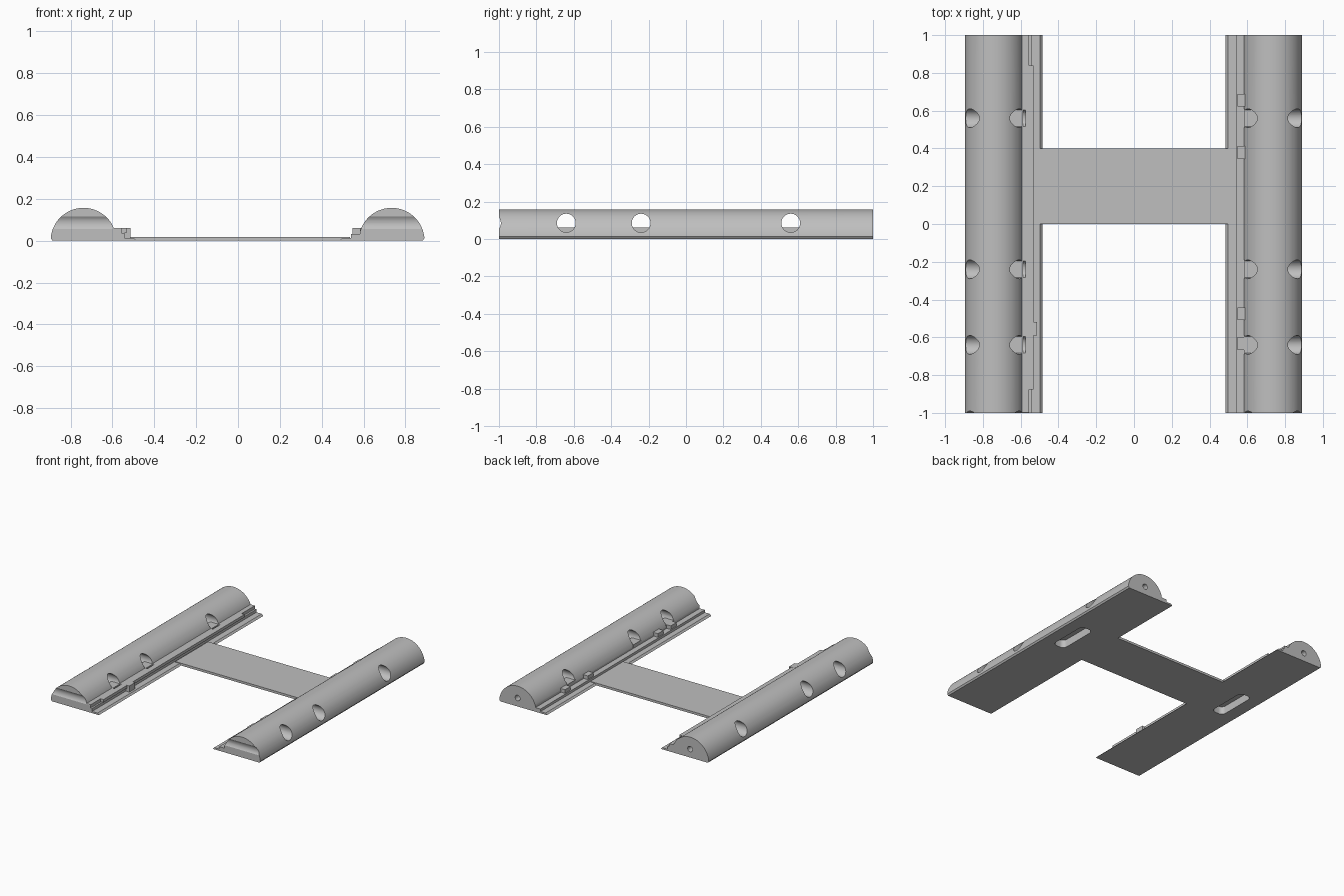
import bpy, bmesh, math
from mathutils import Matrix

if "Cube" in bpy.data.objects:
    bpy.data.objects.remove(bpy.data.objects["Cube"])

grey = bpy.data.materials.new("light_grey")
grey.diffuse_color = (0.52, 0.52, 0.52, 1)
grey.use_nodes = True
grey.node_tree.nodes["Principled BSDF"].inputs["Base Color"].default_value = grey.diffuse_color


def finish(name, bm):
    bmesh.ops.recalc_face_normals(bm, faces=bm.faces)
    me = bpy.data.meshes.new(name)
    bm.to_mesh(me)
    bm.free()
    me.materials.append(grey)
    ob = bpy.data.objects.new(name, me)
    bpy.context.collection.objects.link(ob)
    return ob


def extrude_y(name, profile, y0, y1):
    """Extrude an (x, z) outline along y."""
    bm = bmesh.new()
    f = bm.faces.new([bm.verts.new((x, y0, z)) for x, z in profile])
    r = bmesh.ops.extrude_face_region(bm, geom=[f])
    bmesh.ops.translate(bm, vec=(0, y1 - y0, 0),
                        verts=[v for v in r["geom"] if isinstance(v, bmesh.types.BMVert)])
    return finish(name, bm)


def box(name, x0, x1, y0, y1, z0, z1):
    return extrude_y(name, [(x0, z0), (x1, z0), (x1, z1), (x0, z1)], y0, y1)


def cylinder(name, r, depth, loc, axis, sides=48):
    bm = bmesh.new()
    rot = Matrix.Rotation(math.pi / 2, 4, axis)
    bmesh.ops.create_cone(bm, cap_ends=True, segments=sides, radius1=r, radius2=r,
                          depth=depth, matrix=Matrix.Translation(loc) @ rot)
    return finish(name, bm)


def slot(name, x, y, length, width, z0, z1, r=0.035):
    """Rounded rectangle cutter, long along y."""
    bm = bmesh.new()
    pts = []
    for i, (sx, sy) in enumerate([(1, 1), (-1, 1), (-1, -1), (1, -1)]):
        for k in range(9):
            a = math.pi / 2 * (i + k / 8)
            pts.append((x + sx * (width / 2 - r) + r * math.cos(a),
                        y + sy * (length / 2 - r) + r * math.sin(a), z0))
    f = bm.faces.new([bm.verts.new(p) for p in pts])
    g = bmesh.ops.extrude_face_region(bm, geom=[f])
    bmesh.ops.translate(bm, vec=(0, 0, z1 - z0),
                        verts=[v for v in g["geom"] if isinstance(v, bmesh.types.BMVert)])
    return finish(name, bm)


def cut(ob, cutters):
    bpy.context.view_layer.objects.active = ob
    for c in cutters:
        m = ob.modifiers.new("cut", "BOOLEAN")
        m.operation, m.solver, m.object = "DIFFERENCE", "EXACT", c
        bpy.ops.object.modifier_apply(modifier=m.name)
        bpy.data.objects.remove(c)


def smooth(ob):
    bpy.ops.object.select_all(action="DESELECT")
    ob.select_set(True)
    bpy.context.view_layer.objects.active = ob
    bpy.ops.object.shade_smooth_by_angle(angle=math.radians(30))


HOLES = [0.56, -0.24, -0.64, -1.04]   # the last one only grooves the front end


def rail(name, s, cx, r, ledge, wall_x, wall_z):
    """Half-round rail with ledge and thin inner flange; s is the side sign."""
    a0 = math.pi - math.asin((wall_z) / r)
    a1 = math.asin(0.012 / r)
    arc = [(cx + r * math.cos(a0 + (a1 - a0) * k / 48),
            r * math.sin(a0 + (a1 - a0) * k / 48)) for k in range(49)]
    prof = [(0.485, 0), (0.497, 0.013)] + ledge + arc + [(cx + r - 0.009, 0)]
    ob = extrude_y(name, [(s * x, z) for x, z in prof], -1, 1)
    cutters = [cylinder("hole_cutter", 0.05, 0.6, (s * cx, y, 0.085), "Y") for y in HOLES]
    cutters.append(cylinder("pin_cutter", 0.021, 0.2, (s * 0.735, 1, 0.065), "X", 32))
    cutters.append(slot("pocket_cutter", s * 0.735, 0.2, 0.32, 0.10, -0.05, 0.06))
    cut(ob, cutters)
    smooth(ob)
    # flat floors at the inner mouths of the cross holes
    for y in HOLES[:3]:
        xs = sorted((s * wall_x, s * 0.66))
        box(name + "_hole_floor", *xs, y - 0.049, y + 0.049, 0.03, 0.06)


rail("left_rail", -1, 0.738, 0.157,
     [(0.543, 0.013), (0.543, 0.036), (0.557, 0.036), (0.557, 0.06)], 0.587, 0.06)
rail("right_rail", 1, 0.734, 0.157,
     [(0.54, 0.013), (0.54, 0.032), (0.583, 0.032)], 0.583, 0.045)

# Overhanging lip and catch on the left ledge
box("left_lip", -0.575, -0.533, -0.875, 0.84, 0.038, 0.06)
box("left_catch", -0.56, -0.513, -0.59, -0.52, 0.012, 0.0605)

# Small tabs along the right ledge
for y in (0.655, 0.378, -0.475, -0.632):
    box("right_tab", 0.548, 0.59, y - 0.034, y + 0.034, 0.03, 0.06)

# Thin bridge plate overlapping both flanges
extrude_y("bridge_plate", [(-0.49, 0), (0.49, 0), (0.535, 0.006), (0.535, 0.018),
                           (-0.535, 0.018), (-0.535, 0.006)], 0, 0.4)
